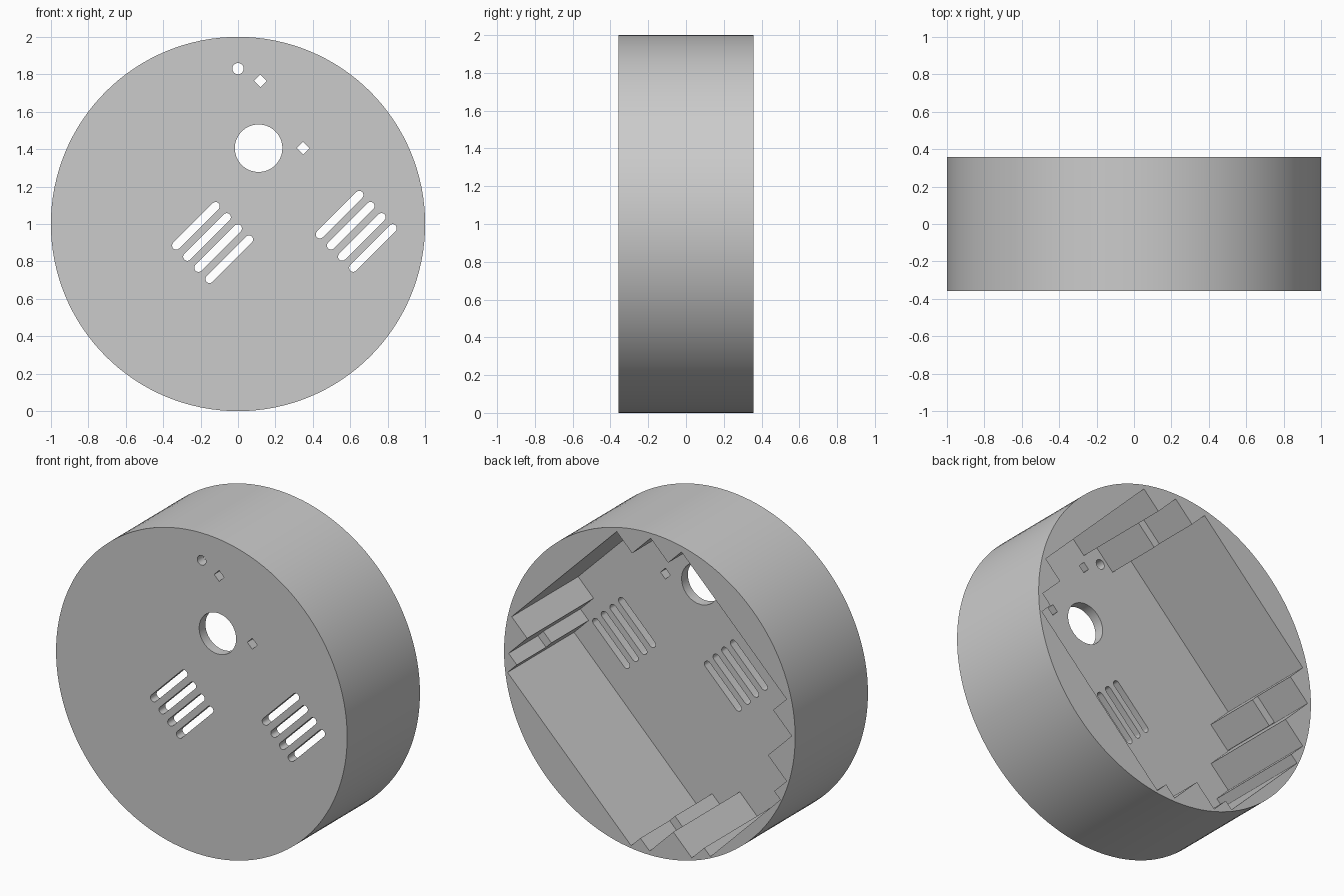
import bpy, bmesh, math
from mathutils import Matrix

if "Cube" in bpy.data.objects:
    bpy.data.objects.remove(bpy.data.objects["Cube"])

HALF_DEPTH = 0.357
FLOOR_Y = -0.295      # inner face of the front plate
DIAG = math.sqrt(0.5)

grey = bpy.data.materials.new("light_grey")
grey.use_nodes = True
colour = (0.6, 0.6, 0.6, 1)
grey.diffuse_color = colour
grey.node_tree.nodes["Principled BSDF"].inputs["Base Color"].default_value = colour


def to_uv(x, z):
    """Turn front-plane coordinates into the diagonal layout axes."""
    return (x + z - 1) * DIAG, (z - 1 - x) * DIAG


def prism(name, outline, y0, y1):
    """Extrude an outline on the diagonal axes from y0 to y1."""
    bm = bmesh.new()
    verts = [bm.verts.new(((u - v) * DIAG, y0, 1 + (u + v) * DIAG)) for u, v in outline]
    face = bm.faces.new(verts)
    new = bmesh.ops.extrude_face_region(bm, geom=[face])["geom"]
    bmesh.ops.translate(bm, vec=(0, y1 - y0, 0),
                        verts=[g for g in new if isinstance(g, bmesh.types.BMVert)])
    bmesh.ops.recalc_face_normals(bm, faces=bm.faces)
    mesh = bpy.data.meshes.new(name)
    bm.to_mesh(mesh)
    bm.free()
    mesh.materials.append(grey)
    obj = bpy.data.objects.new(name, mesh)
    bpy.context.collection.objects.link(obj)
    return obj


def box(u, v, du, dv):
    return [(u - du, v - dv), (u + du, v - dv), (u + du, v + dv), (u - du, v + dv)]


def slot(u, v, half, r, n=10):
    """Round-ended outline; half = 0 gives a circle."""
    pts = []
    for side, start in ((1, -math.pi / 2), (-1, math.pi / 2)):
        for i in range(n + (half > 0)):
            a = start + math.pi * i / n
            pts.append((u + side * half + r * math.cos(a), v + r * math.sin(a)))
    return pts


# Round housing
housing = prism("housing", slot(0, 0, 0, 1, 64), -HALF_DEPTH, HALF_DEPTH)

# Stepped rear cavity
cavity = [(0.83, -0.51), (0.83, 0.51), (0.68, 0.51), (0.68, 0.69), (0.51, 0.69),
          (0.51, 0.82), (-0.51, 0.82), (-0.51, 0.69), (-0.69, 0.69), (-0.69, 0.46),
          (-0.87, 0.46), (-0.87, 0.34), (-0.93, 0.34), (-0.93, -0.34), (-0.87, -0.34),
          (-0.87, -0.46), (-0.69, -0.46), (-0.69, -0.69), (-0.6, -0.69), (-0.6, -0.78),
          (0.6, -0.78), (0.6, -0.69), (0.68, -0.69), (0.68, -0.51)]
cutters = [prism("cavity_cutter", cavity, FLOOR_Y, 0.5)]

# Front plate openings: round holes, small square holes, vent slots
openings = [slot(*to_uv(0.11, 1.405), 0, 0.127, 32),
            slot(*to_uv(0, 1.83), 0, 0.03, 16)]
for x, z in ((0.12, 1.765), (0.348, 1.405)):
    openings.append(box(*to_uv(x, z), 0.024, 0.024))
for x, z in ((-0.225, 0.99), (0.543, 1.05)):
    u, v = to_uv(x, z)
    openings += [slot(u, v - 0.084 * i, 0.149, 0.022) for i in range(4)]
cutters += [prism("opening_cutter", o, -0.5, 0) for o in openings]

for cutter in cutters:
    cutter.hide_render = True
    mod = housing.modifiers.new("cut", "BOOLEAN")
    mod.operation = "DIFFERENCE"
    mod.solver = "EXACT"
    mod.object = cutter

# Bake the cuts and drop the cutters
graph = bpy.context.evaluated_depsgraph_get()
baked = bpy.data.meshes.new_from_object(housing.evaluated_get(graph))
housing.modifiers.clear()
housing.data = baked
for cutter in cutters:
    bpy.data.objects.remove(cutter)

# Low ledges in the cavity corners
for su, sv in ((1, 1), (-1, 1), (1, -1), (-1, -1)):
    inner = 0.51 if sv > 0 else 0.6
    mid, half = (inner + 0.685) / 2, (0.685 - inner) / 2
    prism("corner_ledge", box(su * mid, sv * 0.665, half, 0.027), FLOOR_Y - 0.01, 0.07)

# Smooth rim, sharp edges
bpy.ops.object.select_all(action="DESELECT")
housing.select_set(True)
bpy.context.view_layer.objects.active = housing
bpy.ops.object.shade_smooth_by_angle(angle=math.radians(25))
